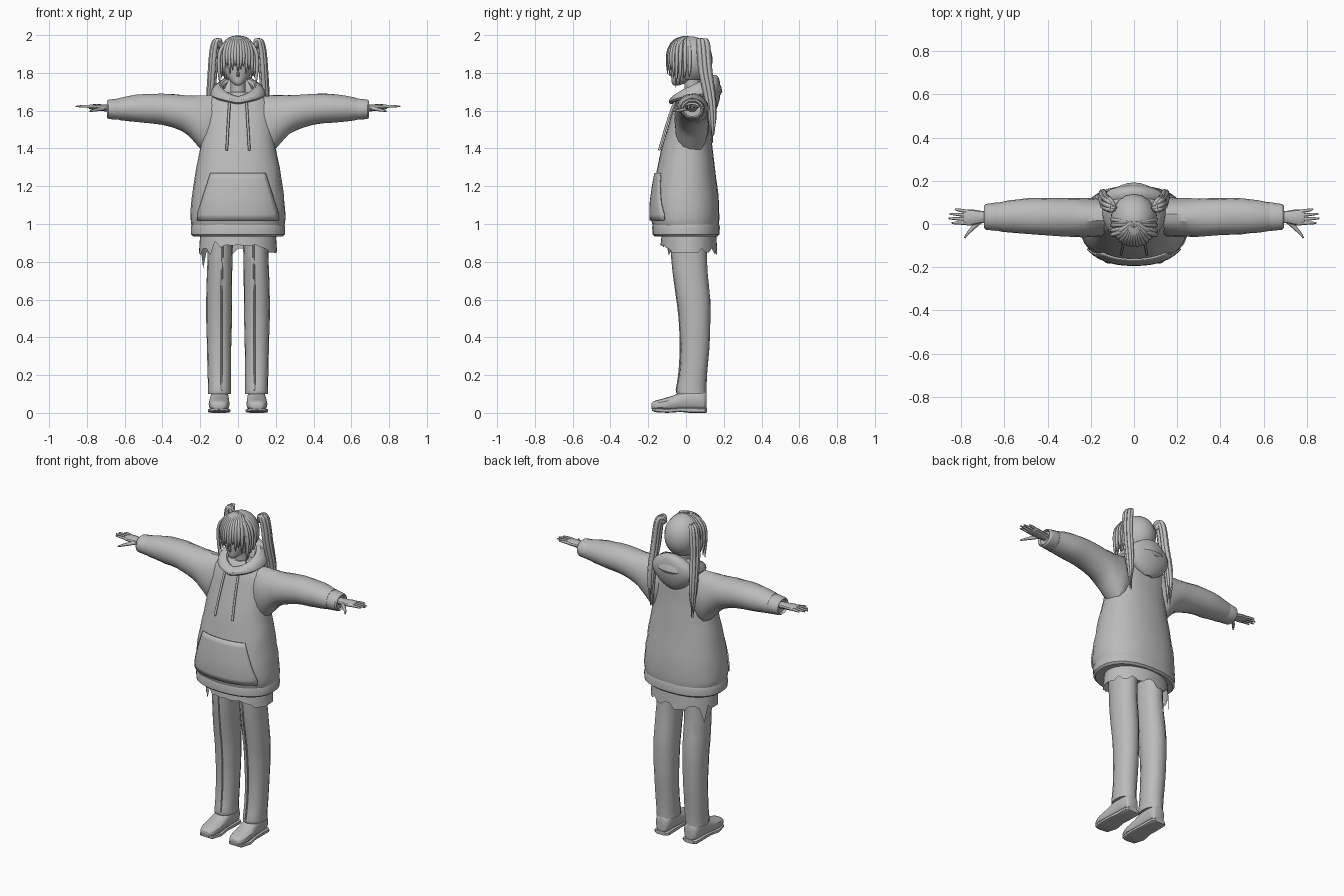
import bpy, bmesh, math, random
from mathutils import Vector

if "Cube" in bpy.data.objects:
    bpy.data.objects.remove(bpy.data.objects["Cube"])

random.seed(4)
grey = bpy.data.materials.new("plain_grey")
grey.diffuse_color = (0.5, 0.5, 0.5, 1)
grey.use_nodes = True
grey.node_tree.nodes["Principled BSDF"].inputs["Base Color"].default_value = grey.diffuse_color


def finish(name, bm, smooth=True):
    bmesh.ops.recalc_face_normals(bm, faces=bm.faces)
    me = bpy.data.meshes.new(name)
    bm.to_mesh(me)
    bm.free()
    ob = bpy.data.objects.new(name, me)
    bpy.context.collection.objects.link(ob)
    me.materials.append(grey)
    if smooth:
        bpy.ops.object.select_all(action='DESELECT')
        ob.select_set(True)
        bpy.context.view_layer.objects.active = ob
        bpy.ops.object.shade_smooth_by_angle(angle=math.radians(30))
    return ob


def refine(rings, sub):
    """Catmull-Rom rows between the given rows."""
    out = []
    for i in range(len(rings) - 1):
        p = [Vector(rings[max(0, min(len(rings) - 1, i + k))]) for k in (-1, 0, 1, 2)]
        for j in range(sub):
            t = j / sub
            out.append(0.5 * (2 * p[1] + (p[2] - p[0]) * t
                       + (2 * p[0] - 5 * p[1] + 4 * p[2] - p[3]) * t * t
                       + (3 * p[1] - p[0] - 3 * p[2] + p[3]) * t ** 3))
    return out + [Vector(rings[-1])]


def loft(name, rings, axis='z', n=20, power=2.0, sub=2, side=1, jitter=0.0):
    """Rings are (position on axis, centre a, centre b, radius a, radius b)."""
    bm = bmesh.new()
    rows = []
    for t, a, b, ra, rb in refine(rings, sub):
        row = []
        for k in range(n):
            th = 2 * math.pi * k / n
            c, s = math.cos(th), math.sin(th)
            j = 1 + random.uniform(-jitter, jitter)
            u = a + j * ra * math.copysign(abs(c) ** (2 / power), c)
            v = b + j * rb * math.copysign(abs(s) ** (2 / power), s)
            p = {'z': (u, v, t), 'x': (t, u, v), 'y': (u, t, v)}[axis]
            row.append(bm.verts.new((p[0] * side, p[1], p[2])))
        rows.append(row)
    for r0, r1 in zip(rows, rows[1:]):
        for k in range(n):
            bm.faces.new((r0[k], r0[(k + 1) % n], r1[(k + 1) % n], r1[k]))
    bm.faces.new(rows[0])
    bm.faces.new(rows[-1])
    return finish(name, bm)


def strands(name, paths, depth):
    """Each path is a list of (x, y, z, thickness factor)."""
    cu = bpy.data.curves.new(name, 'CURVE')
    cu.dimensions = '3D'
    cu.bevel_depth = depth
    cu.bevel_resolution = 1
    cu.resolution_u = 5
    cu.use_fill_caps = True
    for path in paths:
        sp = cu.splines.new('NURBS')
        sp.points.add(len(path) - 1)
        sp.order_u = min(4, len(path))
        sp.use_endpoint_u = True
        for pt, (x, y, z, r) in zip(sp.points, path):
            pt.co = (x, y, z, 1)
            pt.radius = r
    cu.materials.append(grey)
    ob = bpy.data.objects.new(name, cu)
    bpy.context.collection.objects.link(ob)


# Hoodie body with hem band
BODY = [(.985, 0, 0, .243, .172), (1.03, 0, -.004, .252, .181), (1.12, 0, -.004, .246, .178),
        (1.2, 0, -.003, .235, .168), (1.3, 0, 0, .22, .152), (1.4, 0, .005, .2, .135),
        (1.5, 0, .014, .19, .115), (1.58, 0, .024, .183, .1), (1.64, 0, .03, .172, .085),
        (1.68, 0, .035, .13, .07), (1.7, 0, .035, .07, .05)]
loft("hoodie_body", BODY, n=28, power=2.3, jitter=.008)
loft("hoodie_hem", [(.935, 0, 0, .238, .166), (.945, 0, 0, .249, .178), (.985, 0, 0, .25, .179),
                    (1.0, 0, 0, .244, .174)], n=28, power=2.3, sub=1)


def body_front(x, z):
    for r0, r1 in zip(BODY, BODY[1:]):
        if r0[0] <= z <= r1[0]:
            f = (z - r0[0]) / (r1[0] - r0[0])
            yc, rx, ry = (r0[i] + f * (r1[i] - r0[i]) for i in (2, 3, 4))
            return yc - ry * max(0, 1 - abs(x / rx) ** 2.3) ** (1 / 2.3)
    return 0


# Front pouch pocket
bm = bmesh.new()
grid = []
for i in range(9):
    z = 1.02 + .25 * i / 8
    half = .215 - .07 * max(0, i - 1) / 7
    grid.append([bm.verts.new((half * k / 8, body_front(half * k / 8, z) - .006, z))
                 for k in range(-8, 9)])
for r0, r1 in zip(grid, grid[1:]):
    for k in range(16):
        bm.faces.new((r0[k], r0[k + 1], r1[k + 1], r1[k]))
pocket = finish("front_pocket", bm)
mod = pocket.modifiers.new("thickness", 'SOLIDIFY')
mod.thickness = .008
mod.offset = 0

# Drawstrings
strands("drawstrings", [[(s * (.045 + .015 * (1.65 - z) / .26), body_front(.05, z) - .012, z, 1)
                         for z in (1.66, 1.6, 1.54, 1.48, 1.43, 1.39)] for s in (1, -1)], .007)

# Hood: rolled collar ring, higher and thicker at the back, plus the hanging bag
bm = bmesh.new()
rows = []
for i in range(32):
    t = 2 * math.pi * i / 32
    back = (1 + math.sin(t)) / 2
    d = Vector((math.cos(t), math.sin(t), 0))
    c = Vector((.112 * d.x, .05 + .1 * d.y - .015 * (1 - back), 1.655 + .075 * back ** .6))
    w, h = .024 + .012 * back, .022 + .028 * back
    rows.append([bm.verts.new(c + d * (w * math.cos(q) - .45 * h * math.sin(q))
                              + Vector((0, 0, h * math.sin(q))))
                 for q in (2 * math.pi * k / 10 for k in range(10))])
for i in range(32):
    for k in range(10):
        bm.faces.new((rows[i][k], rows[i][(k + 1) % 10],
                      rows[(i + 1) % 32][(k + 1) % 10], rows[(i + 1) % 32][k]))
finish("hood_collar", bm)
loft("hood_bag", [(1.57, 0, .12, .03, .015), (1.6, 0, .12, .085, .038), (1.66, 0, .122, .135, .056),
                  (1.71, 0, .124, .138, .058), (1.75, 0, .13, .105, .05), (1.78, 0, .14, .055, .03),
                  (1.79, 0, .145, .015, .012)], jitter=.01)

# Ragged shirt tail under the hem
bm = bmesh.new()
N = 40
loops = [[], [], []]
for k in range(N):
    th = 2 * math.pi * k / N
    x, y = math.cos(th), math.sin(th)
    low = random.choice((.835, .85, .87, .845))
    if y < -.8:
        low += .04
    if k == 17:
        low = .765
    for row, z, g in zip(loops, (.97, .91, low), (.95, .98, 1.0)):
        row.append(bm.verts.new((.207 * g * x, .015 + .15 * g * y, z)))
for r0, r1 in zip(loops, loops[1:]):
    for k in range(N):
        bm.faces.new((r0[k], r0[(k + 1) % N], r1[(k + 1) % N], r1[k]))
finish("ragged_shirt_tail", bm)

SLEEVE = [(.07, .035, 1.57, .06, .11), (.15, .032, 1.525, .088, .157), (.2, .03, 1.54, .09, .142),
          (.25, .03, 1.568, .09, .114), (.3, .03, 1.588, .089, .096), (.4, .034, 1.608, .086, .083),
          (.5, .036, 1.612, .083, .077), (.58, .035, 1.611, .074, .067), (.63, .034, 1.608, .066, .058)]
CUFF = [(.62, .034, 1.608, .062, .055), (.635, .034, 1.608, .066, .057), (.685, .033, 1.607, .06, .052),
        (.694, .033, 1.607, .052, .045), (.68, .033, 1.607, .045, .038)]
LEG = [(.1, .098, .03, .061, .078), (.12, .098, .028, .06, .08), (.2, .099, .038, .062, .073),
       (.35, .1, .048, .064, .076), (.5, .1, .047, .068, .082), (.6, .1, .04, .069, .088),
       (.75, .097, .022, .067, .092), (.86, .094, .015, .066, .095), (1.0, .092, .01, .07, .095)]
SHOE = [(-.183, .1, .036, .022, .012), (-.172, .1, .038, .04, .024), (-.12, .1, .044, .055, .032),
        (-.06, .099, .053, .054, .042), (-.01, .098, .066, .05, .054), (.05, .097, .07, .048, .058),
        (.095, .097, .066, .044, .055), (.108, .097, .064, .03, .042)]
SOLE = [(-.18, .1, .021, .025, .008), (-.165, .1, .015, .047, .011), (-.1, .1, .011, .06, .011),
        (-.03, .099, .016, .052, .011), (.02, .098, .014, .05, .014), (.1, .097, .013, .05, .013),
        (.112, .097, .014, .035, .012)]
PALM = [(.66, .033, 1.612, .026, .02), (.71, .032, 1.615, .029, .018), (.75, .031, 1.619, .037, .016),
        (.785, .031, 1.62, .036, .012), (.79, .031, 1.62, .03, .008)]

for s, tag in ((1, "left"), (-1, "right")):
    loft(tag + "_sleeve", SLEEVE, 'x', n=18, side=s, jitter=.02)
    loft(tag + "_cuff", CUFF, 'x', n=18, sub=1, side=s)
    loft(tag + "_trouser_leg", LEG, n=16, power=2.2, side=s, jitter=.01)
    loft(tag + "_shoe", SHOE, 'y', n=16, power=2.5, side=s)
    loft(tag + "_sole", SOLE, 'y', n=16, power=4, sub=1, side=s)
    loft(tag + "_palm", PALM, 'x', n=12, side=s)
    # Fingers and thumb
    fingers = [[(s * .77, y, 1.62, 1), (s * .8, y * 1.08, 1.624, .95),
                (s * (.8 + tip) / 1.99 * 1.01, y * 1.15, 1.624, .85), (s * tip, y * 1.2, 1.622, .4)]
               for y, tip in ((.004, .845), (.022, .86), (.04, .855), (.058, .828))]
    fingers.append([(s * .71, .015, 1.612, 1.3), (s * .745, -.015, 1.606, 1.2),
                    (s * .77, -.04, 1.6, 1), (s * .785, -.065, 1.597, .4)])
    strands(tag + "_fingers", fingers, .0085)
    # Trouser front crease
    strands(tag + "_trouser_crease", [[(s * (r[1] - .012), r[2] - r[4] * .985, r[0], 1)
                                       for r in LEG[1:]]], .005)
    # Pigtail: a knot and several long tapering locks
    loft(tag + "_hair_knot", [(.085, .075, 1.945, .012, .012), (.1, .08, 1.955, .028, .028),
                              (.115, .082, 1.96, .02, .024), (.122, .083, 1.96, .006, .008)],
         'x', n=12, side=s)
    locks = []
    for k in range(7):
        a = 2 * math.pi * k / 7
        dx, dy = .013 * math.cos(a), .026 * math.sin(a)
        end = 1.43 + .035 * (k % 4)
        locks.append([(s * .085, .075, 1.95, .6), (s * (.108 + dx), .085 + dy, 2.0, 1),
                      (s * (.128 + dx), .095 + dy, 1.93, 1.2), (s * (.134 + dx), .1 + dy, 1.8, 1.2),
                      (s * (.145 + dx), .13 + dy * .8, 1.68, 1.1),
                      (s * (.145 + dx), .142 + dy * .6, 1.55, .9),
                      (s * (.14 + dx * .5), .14 + dy * .3, end, .15)])
    strands(tag + "_pigtail", locks, .011)

# Head, neck and nose
loft("neck", [(1.6, 0, .04, .05, .05), (1.7, 0, .035, .04, .042), (1.79, 0, .03, .042, .045)], n=14)
loft("head", [(1.733, 0, -.052, .01, .012), (1.745, 0, -.04, .03, .035), (1.775, 0, -.01, .057, .068),
              (1.82, 0, .008, .08, .09), (1.88, 0, .015, .092, .1), (1.94, 0, .02, .08, .09),
              (1.98, 0, .02, .03, .04)], n=20)
loft("nose", [(1.782, 0, -.077, .008, .006), (1.79, 0, -.082, .008, .01), (1.825, 0, -.078, .004, .006)],
     n=8, sub=1)

# Hair shell, cut open around the face
bm = bmesh.new()
bmesh.ops.create_uvsphere(bm, u_segments=36, v_segments=20, radius=1)
for v in bm.verts:
    ridge = 1 + .012 * (1 if round(18 * math.atan2(v.co.y, v.co.x) / math.pi) % 2 else -1)
    v.co = (v.co.x * .106 * ridge, .022 + v.co.y * .117 * ridge, 1.868 + v.co.z * .126)
gone = []
for f in bm.faces:
    c = f.calc_center_median()
    if (c.y < -.025 and c.z < 1.9) or c.z < 1.765:
        gone.append(f)
bmesh.ops.delete(bm, geom=gone, context='FACES')
finish("hair_shell", bm)

# Fringe and side locks
fringe = []
for i in range(13):
    x = -.09 + .015 * i
    y = .02 - .118 * math.sqrt(1 - (x / .108) ** 2)
    tip = 1.795 + .02 * (i % 3) if abs(x) < .07 else 1.77
    fringe.append([(x * .15, .01, 1.992, .5), (x * .55, y * .55, 1.985, 1), (x * .95, y * .95, 1.935, 1.2),
                   (x * 1.03, y * 1.03, 1.87, 1.1), (x * .95, y, tip, .15)])
for s in (1, -1):
    for y, low in ((-.05, 1.72), (-.03, 1.74), (-.005, 1.77), (.02, 1.78)):
        fringe.append([(s * .03, y * .5, 1.985, .6), (s * .09, y, 1.95, 1), (s * .108, y, 1.87, 1),
                       (s * .1, y, 1.8, .8), (s * .093, y - .005, low, .15)])
strands("fringe", fringe, .011)
